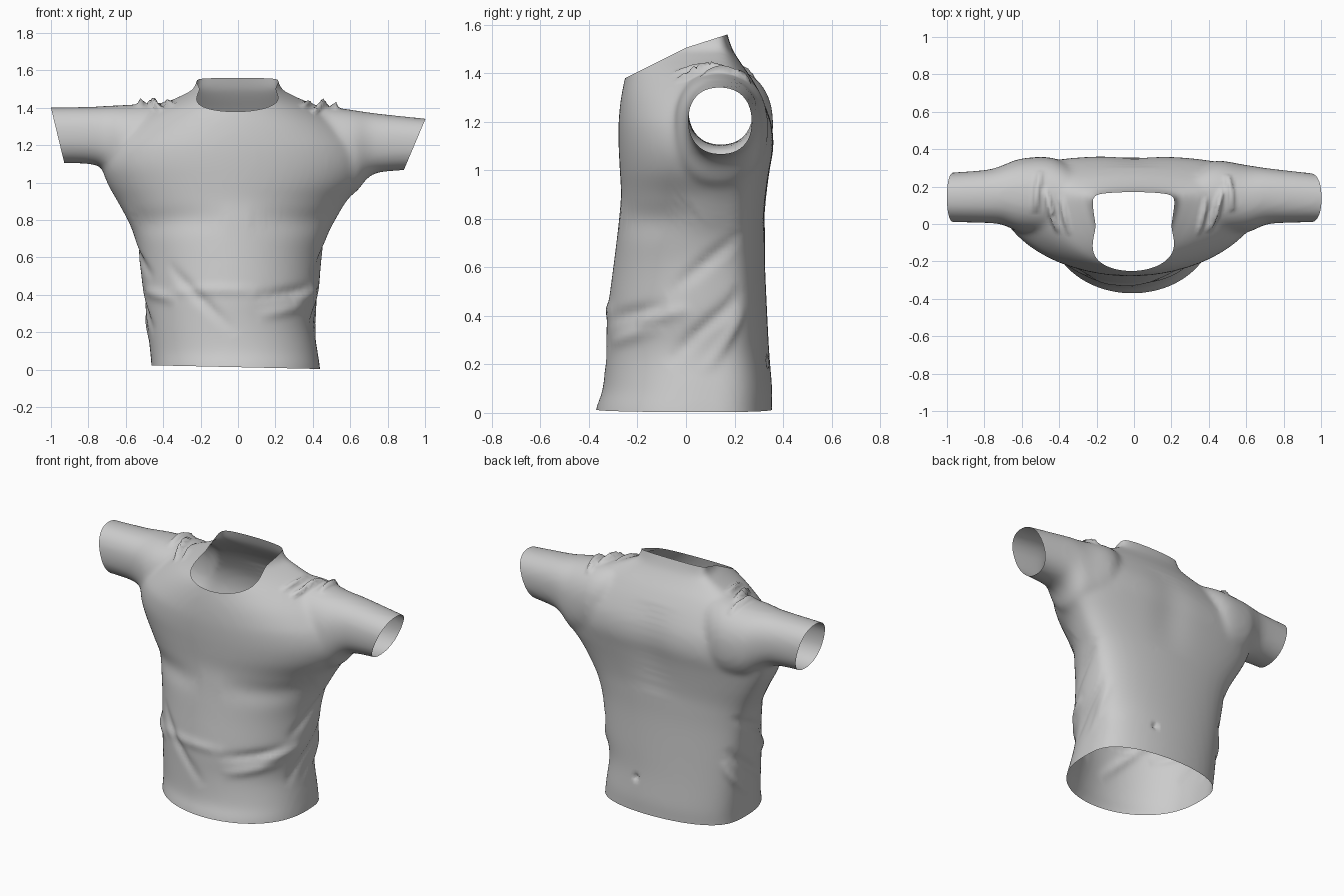
import bpy, bmesh
from math import sin, cos, pi, exp
from mathutils import Vector
from mathutils.bvhtree import BVHTree
from mathutils.kdtree import KDTree

cube = bpy.data.objects.get("Cube")
if cube:
    bpy.data.objects.remove(cube, do_unlink=True)

SIDES = 72


def power(v, p):
    return abs(v) ** p * (1 if v > 0 else -1)


def ramp(v, start, end):
    return min(max((v - start) / (end - start), 0), 1)


def smooth_rows(rows, steps=4):
    """Add sections between the given ones along a smooth curve."""
    rows = [Vector(r) for r in rows]
    padded = [rows[0]] + rows + [rows[-1]]
    out = []
    for a, b, c, d in zip(padded, padded[1:], padded[2:], padded[3:]):
        for i in range(steps):
            t = i / steps
            out.append(b + (c - a) * (t / 2) + (a * 2 - b * 5 + c * 4 - d) * (t * t / 2)
                       + (b * 3 - a - c * 3 + d) * (t ** 3 / 2))
    return out + [rows[-1]]


def loft(bm, rings):
    """Skin a row of rings and cap both ends."""
    loops = [[bm.verts.new(p) for p in ring] for ring in rings]
    for a, b in zip(loops, loops[1:]):
        for i in range(SIDES):
            j = (i + 1) % SIDES
            bm.faces.new((a[i], a[j], b[j], b[i]))
    bm.faces.new(loops[0][::-1])
    bm.faces.new(loops[-1])


def torso_ring(z, x_right, x_left, y_front, y_back):
    """Horizontal section: tapered chest in front, flatter back."""
    low, high = ramp(z, 0, .9), ramp(z, 1.2, 1.45)
    y_side = 0.05 + 0.09 * low
    p_front = 0.88 + 0.24 * low + 0.35 * high
    p_back = 0.57 + 0.23 * high
    mid, half = (x_left + x_right) / 2, (x_left - x_right) / 2
    ring = []
    for i in range(SIDES):
        a = 2 * pi * i / SIDES
        s = abs(sin(a))
        if i < SIDES / 2:
            y = y_side + (y_back - y_side) * s ** p_back
        else:
            y = y_side + (y_front - y_side) * s ** p_front
        ring.append((mid + half * cos(a), y, z))
    return ring


def sleeve_ring(x, y0, y1, z0, z1):
    """Vertical, slightly squared oval section across the arm."""
    angles = [2 * pi * i / SIDES for i in range(SIDES)]
    return [(x, (y0 + y1) / 2 + (y1 - y0) / 2 * power(cos(a), .88),
             (z0 + z1) / 2 + (z1 - z0) / 2 * power(sin(a), .88)) for a in angles]


# Torso sections: height, right edge, left edge, front, back
torso = [
    (-.1, -.46, .45, -.39, .355), (.02, -.463, .437, -.37, .355),
    (.1, -.47, .425, -.343, .355), (.25, -.487, .405, -.33, .343),
    (.4, -.505, .43, -.325, .335), (.6, -.53, .448, -.3, .326),
    (.72, -.557, .48, -.285, .325), (.8, -.59, .52, -.276, .326),
    (.9, -.645, .58, -.268, .336), (1, -.7, .66, -.273, .35),
    (1.1, -.73, .69, -.278, .366), (1.2, -.7, .66, -.278, .355),
    (1.3, -.61, .58, -.268, .315), (1.38, -.5, .47, -.252, .27),
    (1.43, -.385, .375, -.24, .235), (1.47, -.295, .29, -.23, .208),
    (1.52, -.23, .225, -.215, .183), (1.7, -.2, .195, -.2, .13),
]
# Sleeve sections: distance out, front, back, bottom, top
right_sleeve = [
    (.25, .0, .24, 1.0, 1.43), (.42, -.05, .35, .95, 1.425),
    (.6, -.045, .35, .98, 1.415), (.7, -.005, .315, 1.06, 1.41),
    (.8, .006, .288, 1.1, 1.405), (1.1, .012, .268, 1.105, 1.4),
]
left_sleeve = [
    (.25, .0, .24, 1.0, 1.43), (.42, -.05, .335, .95, 1.415),
    (.6, -.045, .315, .93, 1.39), (.7, -.005, .3, 1.03, 1.375),
    (.8, .006, .288, 1.06, 1.363), (1.1, .012, .255, 1.075, 1.332),
]

bm = bmesh.new()
loft(bm, [torso_ring(*row) for row in smooth_rows(torso)])
for side, rows in ((-1, right_sleeve), (1, left_sleeve)):
    loft(bm, [sleeve_ring(side * x, *rest) for x, *rest in smooth_rows(rows)])
bmesh.ops.recalc_face_normals(bm, faces=bm.faces)
mesh = bpy.data.meshes.new("shirt")
bm.to_mesh(mesh)
bm.free()
shirt = bpy.data.objects.new("shirt", mesh)
bpy.context.collection.objects.link(shirt)

# Fuse body and sleeves into one soft skin
remesh = shirt.modifiers.new("fuse", 'REMESH')
remesh.mode = 'VOXEL'
remesh.voxel_size = 0.016
soften = shirt.modifiers.new("soften", 'SMOOTH')
soften.factor = 0.5
soften.iterations = 12
bpy.context.view_layer.update()
graph = bpy.context.evaluated_depsgraph_get()
skin = bpy.data.meshes.new_from_object(shirt.evaluated_get(graph))
shirt.modifiers.clear()
shirt.data = skin
skin.name = "shirt"

# Cloth folds: start, end, push along the normal, width
folds = [
    ((-.38, -.18, .58), (0, -.33, .18), -.014, .03),
    ((-.4, -.2, .42), (.15, -.31, .42), .01, .03),
    ((.08, -.32, .38), (.42, -.08, .44), -.014, .03),
    ((.1, -.32, .28), (.4, -.1, .36), .012, .03),
    ((0, .35, .75), (0, .33, 1.35), -.014, .13),
    ((.09, .35, .21), (.14, .35, .22), -.02, .018),
]
for s in (-1, 1):
    folds += [
        ((s * .62, .0, .8), (s * .05, -.27, .8), -.016, .07),
        ((s * .5, .24, .74), (s * .42, -.1, .48), -.014, .03),
        ((s * .48, .28, .52), (s * .42, -.1, .2), -.016, .03),
        ((s * .46, .3, .44), (s * .43, .06, .16), .012, .025),
        ((s * .47, .02, .43), (s * .33, -.26, .37), .014, .03),
        ((s * .53, .05, 1.42), (s * .5, .29, 1.38), .035, .014),
        ((s * .4, -.05, 1.38), (s * .48, .2, 1.42), .045, .014),
        ((s * .33, -.05, 1.38), (s * .39, .15, 1.43), .022, .013),
    ]

bm = bmesh.new()
bm.from_mesh(skin)
bm.normal_update()
surface = BVHTree.FromBMesh(bm)
STEPS = 30
moves = [0] * len(bm.verts)
for start, end, push, width in folds:
    # Lay the fold line on the cloth, fading at both ends
    line = KDTree(STEPS + 1)
    for i in range(STEPS + 1):
        line.insert(surface.find_nearest(Vector(start).lerp(Vector(end), i / STEPS))[0], i)
    line.balance()
    for k, v in enumerate(bm.verts):
        i, gap = line.find(v.co)[1:]
        if gap < 3 * width:
            moves[k] += push * sin(pi * i / STEPS) * exp(-(gap / width) ** 2)
for v, move in zip(bm.verts, moves):
    v.co += v.normal * move


def cut(point, normal, keep=lambda c: True):
    """Trim the cloth beyond a plane, leaving an open edge."""
    faces = [f for f in bm.faces if keep(f.calc_center_median())]
    edges = {e for f in faces for e in f.edges}
    verts = {v for f in faces for v in f.verts}
    bmesh.ops.bisect_plane(bm, geom=list(verts) + list(edges) + faces,
                           plane_co=point, plane_no=normal, clear_outer=True)


# Hem, neckline and sleeve openings
cut((0, 0, .013), (-.022, 0, -1))
cut((0, -.25, 1.38), (0, -.5, 1), lambda c: c.z > 1.2)
cut((0, 0, 1.505), (0, -.32, 1), lambda c: c.z > 1.2)
cut((-1, 0, 1.4), (-.29, 0, -.07), lambda c: c.x < -.8)
cut((1, 0, 1.335), (.26, 0, -.11), lambda c: c.x > .8)
for f in bm.faces:
    f.smooth = True
bm.to_mesh(skin)
bm.free()

# Plain grey cloth
cloth = bpy.data.materials.new("grey_cloth")
cloth.use_nodes = True
grey = (.6, .6, .6, 1)
cloth.diffuse_color = grey
bsdf = cloth.node_tree.nodes["Principled BSDF"]
bsdf.inputs["Base Color"].default_value = grey
bsdf.inputs["Roughness"].default_value = 0.8
skin.materials.clear()
skin.materials.append(cloth)
